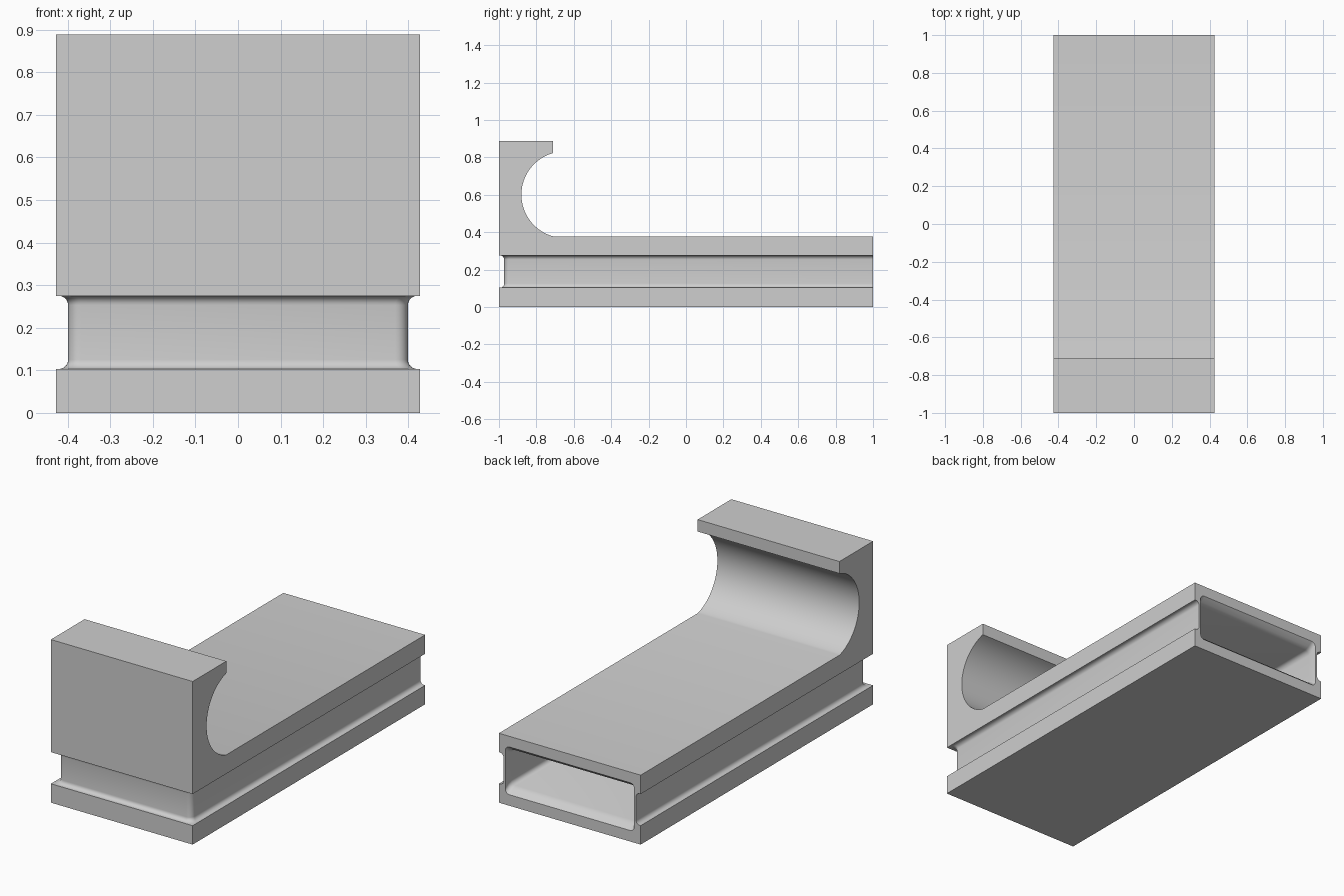
import bpy, bmesh, math

cube = bpy.data.objects.get("Cube")
if cube:
    bpy.data.objects.remove(cube, do_unlink=True)

HALF_W, LEN = 0.427, 1.0
SLAB_TOP, NECK_TOP, DECK = 0.103, 0.275, 0.378

grey = bpy.data.materials.new("light grey")
grey.use_nodes = True
colour = (0.62, 0.62, 0.62, 1)
grey.diffuse_color = colour
grey.node_tree.nodes["Principled BSDF"].inputs["Base Color"].default_value = colour


def loft(name, rings):
    """Skin closed rings of equal length and cap both ends."""
    bm = bmesh.new()
    loops = [[bm.verts.new(p) for p in ring] for ring in rings]
    n = len(loops[0])
    for a, b in zip(loops, loops[1:]):
        for i in range(n):
            j = (i + 1) % n
            bm.faces.new((a[i], a[j], b[j], b[i]))
    bm.faces.new(loops[0])
    bm.faces.new(loops[-1])
    bmesh.ops.recalc_face_normals(bm, faces=bm.faces)
    mesh = bpy.data.meshes.new(name)
    bm.to_mesh(mesh)
    bm.free()
    mesh.materials.append(grey)
    obj = bpy.data.objects.new(name, mesh)
    bpy.context.collection.objects.link(obj)
    return obj


def arc(cx, cy, r, start, end, steps):
    angles = [math.radians(start + (end - start) * i / steps) for i in range(steps + 1)]
    return [(cx + r * math.cos(a), cy + r * math.sin(a)) for a in angles]


# Upper body: deck and hooked front wall, one side profile
hook = arc(-0.649, 0.6, 0.231, 255, 105, 40)
hook = [(-0.71, DECK)] + [p for p in hook if p[0] < -0.712] + [(-0.71, 0.823)]
profile = [(-LEN, NECK_TOP), (LEN, NECK_TOP), (LEN, DECK)] + hook
profile += [(-0.71, 0.888), (-LEN, 0.888)]
body = loft("grooved_body", [[(x, y, z) for y, z in profile] for x in (-HALF_W, HALF_W)])


# Bottom slab
def slab_ring(z):
    return [(-HALF_W, -LEN, z), (HALF_W, -LEN, z), (HALF_W, LEN, z), (-HALF_W, LEN, z)]


slab = loft("bottom_slab", [slab_ring(0), slab_ring(SLAB_TOP)])


# Neck: recessed on the front and sides, filleted into both plates
def neck_ring(z, inset):
    w, f, r = HALF_W - inset, -LEN + inset, 0.03
    pts = [(w, LEN), (-w, LEN)]
    pts += arc(-w + r, f + r, r, 180, 270, 6) + arc(w - r, f + r, r, 270, 360, 6)
    return [(x, y, z) for x, y in pts]


FILLET, DEPTH = 0.022, 0.028
steps = [(FILLET * (1 - math.cos(a)), DEPTH - FILLET * (1 - math.sin(a)))
         for a in [math.pi / 2 * i / 6 for i in range(7)]]
low = [(SLAB_TOP - 0.02, DEPTH - FILLET)] + [(SLAB_TOP + h, d) for h, d in steps]
high = [(SLAB_TOP + NECK_TOP - z, d) for z, d in reversed(low)]
neck = loft("neck", [neck_ring(z, d) for z, d in low + high])


# Hollow: open at the back with a flared mouth
def hollow_ring(y, half_w, half_h, r=0.025):
    mid, pts = 0.19, []
    for sx, sz, start in ((1, 1, 0), (-1, 1, 90), (-1, -1, 180), (1, -1, 270)):
        pts += arc(sx * (half_w - r), mid + sz * (half_h - r), r, start, start + 90, 6)
    return [(x, y, z) for x, z in pts]


hollow = loft("hollow_cutter", [
    hollow_ring(-0.94, 0.385, 0.098), hollow_ring(0.95, 0.385, 0.098),
    hollow_ring(0.975, 0.386, 0.108), hollow_ring(1.0, 0.388, 0.13),
    hollow_ring(1.05, 0.388, 0.13)])

# Merge the solids, then cut the hollow
for part, operation in ((neck, "UNION"), (slab, "UNION"), (hollow, "DIFFERENCE")):
    mod = body.modifiers.new(part.name, "BOOLEAN")
    mod.operation, mod.object, mod.solver = operation, part, "EXACT"
bpy.context.view_layer.update()
result = bpy.data.meshes.new_from_object(
    body.evaluated_get(bpy.context.evaluated_depsgraph_get()))
body.modifiers.clear()
body.data = result
for part in (neck, slab, hollow):
    bpy.data.objects.remove(part, do_unlink=True)

bpy.ops.object.select_all(action="DESELECT")
body.select_set(True)
bpy.context.view_layer.objects.active = body
bpy.ops.object.shade_smooth_by_angle(angle=math.radians(30))
